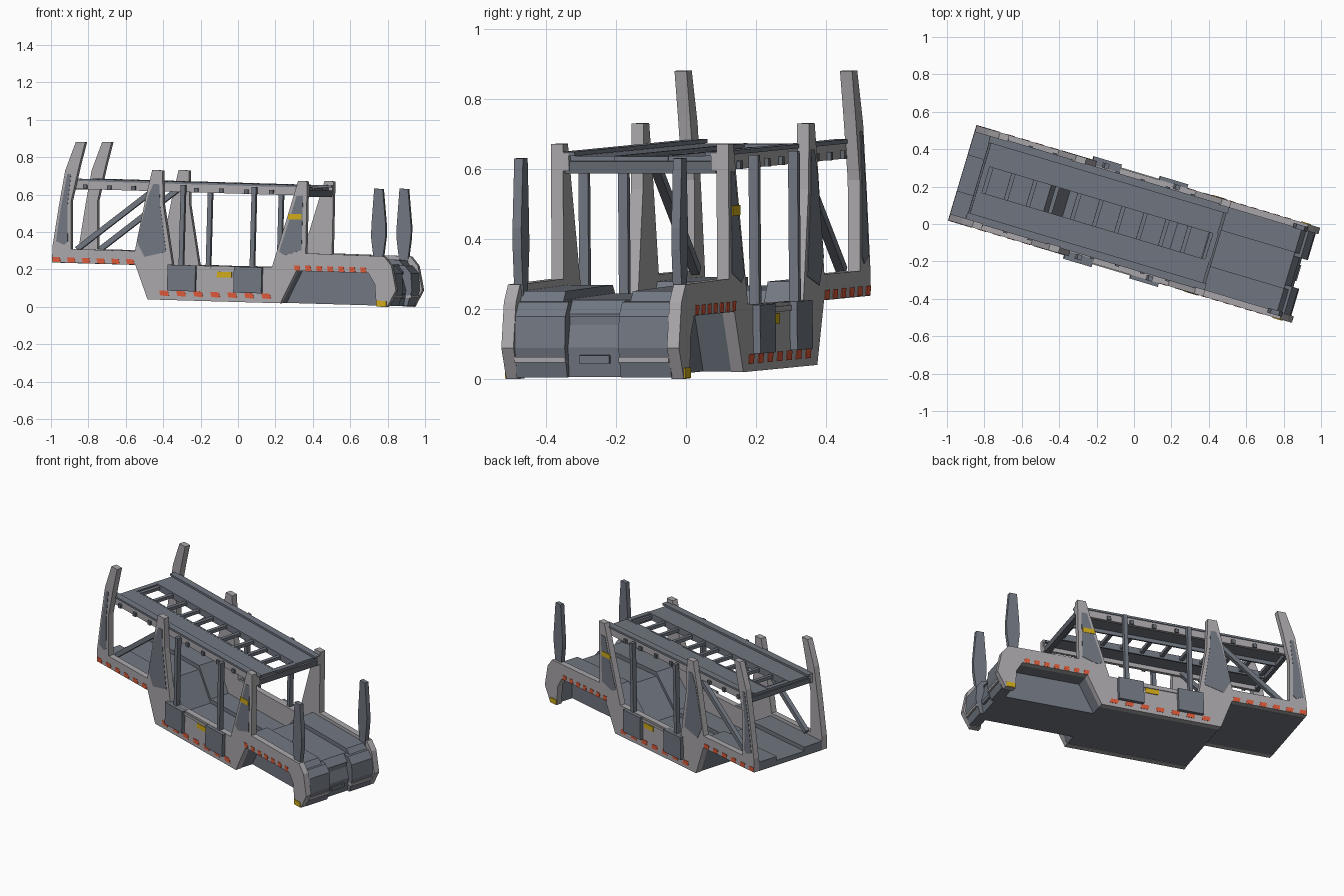
import bpy, bmesh, math
from mathutils import Matrix, Vector

if "Cube" in bpy.data.objects:
    bpy.data.objects.remove(bpy.data.objects["Cube"])

# Whole model is built in a straight local frame (u length, v width, w up), then turned and pitched
PLACE = (Matrix.Translation((0, 0, -0.005)) @ Matrix.Rotation(math.radians(-16.6), 4, 'Z')
         @ Matrix.Rotation(math.radians(1.6), 4, 'Y'))


def material(name, rgb):
    m = bpy.data.materials.new(name)
    m.diffuse_color = (*rgb, 1)
    m.use_nodes = True
    m.node_tree.nodes["Principled BSDF"].inputs["Base Color"].default_value = m.diffuse_color
    return m


GREY = material("light grey paint", (0.40, 0.385, 0.40))
SLATE = material("slate metal", (0.165, 0.185, 0.22))
DARK = material("dark slate metal", (0.125, 0.14, 0.165))
RED = material("red orange marker", (0.72, 0.10, 0.04))
YELLOW = material("yellow marker", (0.62, 0.40, 0.01))


def prisms(name, profiles, spans, mat):
    """Extrude each (u, w) outline across each (v0, v1) span into one object."""
    bm = bmesh.new()
    for v0, v1 in spans:
        for prof in profiles:
            a = [bm.verts.new((u, v0, w)) for u, w in prof]
            b = [bm.verts.new((u, v1, w)) for u, w in prof]
            bm.faces.new(a)
            bm.faces.new(b[::-1])
            n = len(prof)
            for i in range(n):
                j = (i + 1) % n
                bm.faces.new((a[j], a[i], b[i], b[j]))
    bmesh.ops.recalc_face_normals(bm, faces=bm.faces)
    me = bpy.data.meshes.new(name)
    bm.to_mesh(me)
    bm.free()
    me.materials.append(mat)
    ob = bpy.data.objects.new(name, me)
    bpy.context.collection.objects.link(ob)
    ob.matrix_world = PLACE
    return ob


def both(v0, v1):
    return [(v0, v1), (-v1, -v0)]


def rect(u0, u1, w0, w1):
    return [(u0, w0), (u1, w0), (u1, w1), (u0, w1)]


def bar(p, q, t):
    """Outline of a straight bar of thickness t from p to q."""
    p, q = Vector(p), Vector(q)
    d = (q - p).normalized() * t / 2
    n = Vector((-d.y, d.x))
    return [tuple(p + n), tuple(p - n), tuple(q - n), tuple(q + n)]


# Side plates: post, two fins, dropped well and hooked end in one outline
side = [(-.965, .216), (-.5, .216), (-.427, .033), (.314, .033), (.398, .208), (.80, .208),
        (.838, .15), (.85, .03), (.91, .03), (.957, .12), (.928, .25), (.885, .30), (.448, .304),
        (.446, .689), (.395, .689), (.33, .46), (.262, .225), (-.293, .22), (-.353, .538),
        (-.363, .725), (-.42, .725), (-.452, .58), (-.505, .29), (-.86, .29), (-.867, .55),
        (-.828, .737), (-.798, .864), (-.85, .864), (-.905, .71), (-.935, .52), (-.965, .30)]
prisms("side_plate", [side], both(.229, .265), GREY)

# Slate panels set on posts and fins
panels = [[(-.945, .33), (-.925, .50), (-.893, .69), (-.872, .69), (-.887, .52), (-.88, .33), (-.9, .31)],
          [(-.495, .34), (-.44, .58), (-.412, .65), (-.378, .65), (-.37, .53), (-.33, .29), (-.45, .26)],
          [(.30, .31), (.35, .47), (.39, .61), (.425, .61), (.425, .32), (.33, .29)]]
prisms("fin_panel", panels, both(.262, .267), SLATE)


# Lower deck: raised wheel tracks with ramps, lower centre channel
def deck(drop):
    return [(-.965, .215), (-.965, .27 - drop), (-.49, .27 - drop), (-.38, .10 - drop),
            (.22, .10 - drop), (.39, .285 - drop), (.86, .28 - drop), (.895, .24 - drop),
            (.895, .208), (.398, .208), (.314, .035), (-.427, .035), (-.50, .215)]


prisms("wheel_track", [deck(0)], both(.10, .231), SLATE)
prisms("centre_channel", [deck(.025)], [(-.10, .10)], SLATE)

# Narrow block under the hooked end, and the end bumper with a recessed middle
prisms("under_block", [[(.31, .035), (.89, .035), (.89, .21), (.39, .21)]], [(-.145, .145)], SLATE)
prisms("bumper", [[(.86, .035), (.86, .252), (.90, .25), (.935, .21), (.943, .12), (.92, .035)]],
       both(.08, .231), SLATE)
prisms("bumper_recess", [[(.86, .035), (.86, .22), (.885, .20), (.91, .12), (.90, .035)]],
       [(-.08, .08)], SLATE)
prisms("bumper_bar", [rect(.90, .943, .078, .094)], both(.08, .23), GREY)
prisms("rear_plate", [rect(.90, .918, .075, .098)], [(-.045, .045)], SLATE)

# Upper deck: two tracks, ladder rungs, outer rails and end beams
prisms("upper_track", [rect(-.875, .425, .638, .654)], both(.072, .215), SLATE)
prisms("upper_track_lip", [rect(-.875, .425, .615, .655)], both(.072, .082), SLATE)
prisms("upper_side_rail", [rect(-.89, .445, .612, .662)], both(.212, .231), GREY)
prisms("upper_rail_flange", [rect(-.89, .445, .655, .667)], both(.195, .236), SLATE)
step = .123
rungs = [rect(-.835 + i * step - .011, -.835 + i * step + .011, .625, .645) for i in range(11)]
prisms("ladder_rung", rungs, [(-.075, .075)], SLATE)
prisms("upper_end_beam", [rect(.405, .44, .605, .64), rect(-.885, -.86, .61, .64)],
       [(-.225, .225)], DARK)
prisms("upper_end_tread", [rect(.40, .43, .638, .654), rect(-.875, -.845, .638, .654)],
       [(-.08, .08)], SLATE)

# Lashing knobs along the upper rails
knobs = [rect(u - .011, u + .011, .612, .636) for u in (-.80, -.665, -.53, -.18, -.04, .10, .24)]
prisms("lashing_knob", knobs, both(.229, .243), DARK)

# Lifting posts with their boxes, on both sides
posts = (-.246, .15)
prisms("lift_post", [rect(u - .012, u + .012, .10, .65) for u in posts], both(.24, .268), SLATE)
prisms("lift_box", [rect(u - .078, u + .078, .083, .222) for u in (-.236, .134)],
       both(.24, .286), SLATE)
prisms("box_link", [rect(-.16, .06, .196, .212)], both(.255, .27), GREY)

# Diagonal braces between end post and first fin
prisms("diagonal_brace", [bar((-.84, .29), (-.40, .635), .028)], both(.205, .231), SLATE)

# Blade posts at the hooked end
blade = [(.828, .25), (.870, .25), (.886, .40), (.886, .46), (.863, .66), (.816, .66),
         (.806, .46), (.806, .40)]
prisms("blade_post", [blade], both(.224, .25), SLATE)


# Red marker stripes along the lower edges
def dashes(u0, u1, n, w0, w1):
    pitch = (u1 - u0) / (n - .5)
    return [[(u0 + i * pitch, w0), (u0 + (i + .5) * pitch, w0),
             (u0 + (i + .42) * pitch, w1), (u0 + (i - .08) * pitch, w1)] for i in range(n)]


stripes = (dashes(-.958, -.505, 6, .218, .245) + dashes(-.355, .262, 7, .055, .082)
           + dashes(.39, .79, 7, .210, .238))
prisms("marker_stripe", stripes, both(.263, .267), RED)

# Yellow markers: side plate, fin and hook tip
prisms("yellow_marker", [rect(-.043, .04, .162, .192), rect(.345, .42, .483, .512),
                         rect(.852, .906, .032, .062)], both(.263, .2695), YELLOW)
